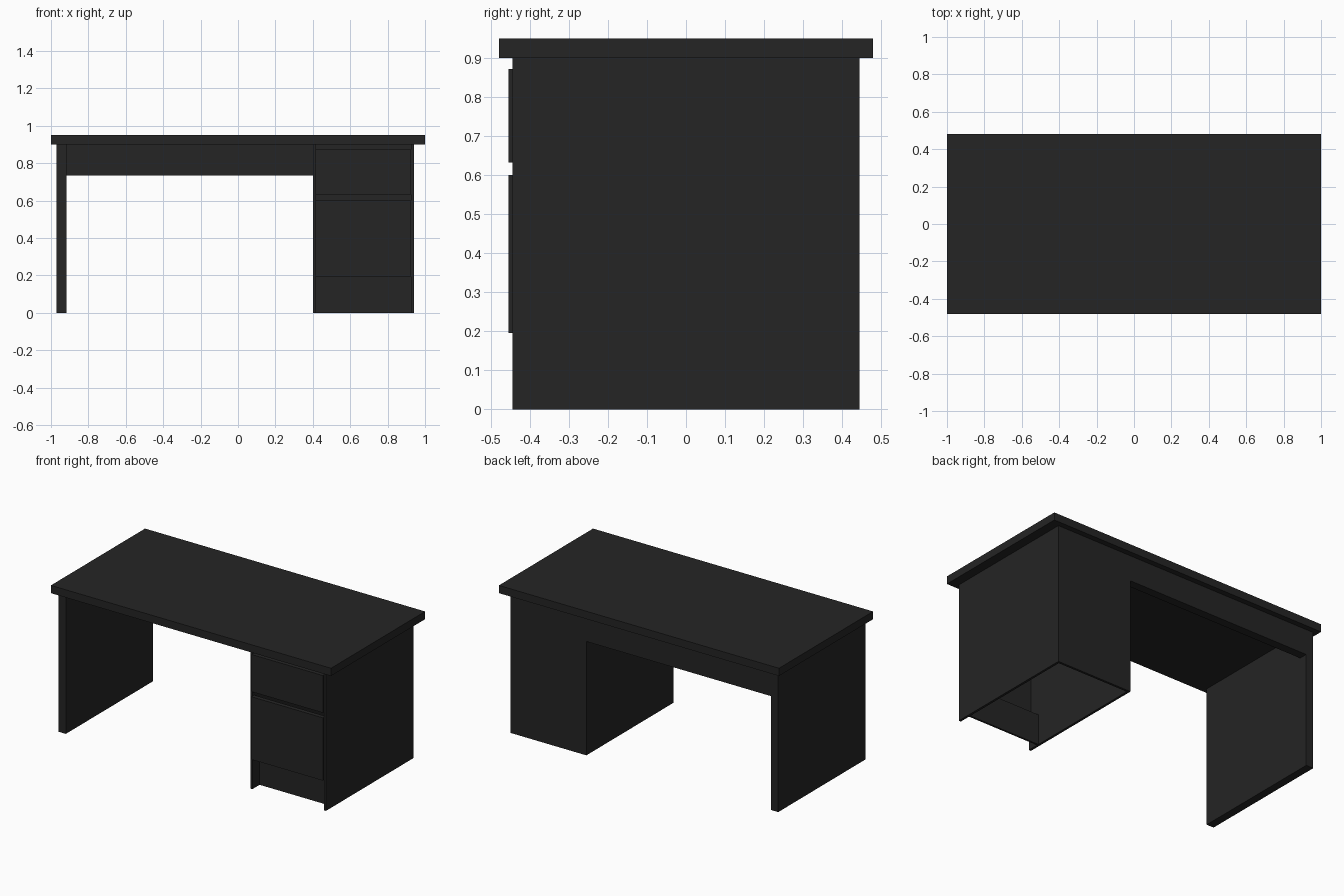
import bpy

if "Cube" in bpy.data.objects:
    bpy.data.objects.remove(bpy.data.objects["Cube"])

mat = bpy.data.materials.new("dark_wood")
mat.diffuse_color = (0.018, 0.018, 0.018, 1)
mat.use_nodes = True
mat.node_tree.nodes["Principled BSDF"].inputs["Base Color"].default_value = mat.diffuse_color


def box(name, x, y, z):
    """Axis-aligned board given by its (min, max) range on each axis."""
    bpy.ops.mesh.primitive_cube_add(size=1)
    ob = bpy.context.object
    ob.name = name
    ob.location = [(a + b) / 2 for a, b in (x, y, z)]
    ob.scale = [b - a for a, b in (x, y, z)]
    bpy.ops.object.transform_apply(location=False, rotation=False, scale=True)
    ob.data.materials.append(mat)
    return ob


DEPTH = (-0.445, 0.445)
UNDER = 0.90      # underside of the table top
L, R = 0.40, 0.94  # pedestal sides
T = 0.015         # pedestal board thickness

# Table top and left leg panel
box("table_top", (-1, 1), (-0.48, 0.48), (UNDER, 0.95))
box("left_leg_panel", (-0.97, -0.918), DEPTH, (0, UNDER))

# Apron along the back
box("back_apron", (-0.918, L), (0.39, 0.445), (0.735, UNDER))

# Hollow drawer pedestal, open underneath
box("pedestal_left_side", (L, L + T), DEPTH, (0, UNDER))
box("pedestal_right_side", (R - T, R), DEPTH, (0, UNDER))
box("pedestal_back", (L + T, R - T), (0.445 - T, 0.445), (0, UNDER))

# Drawer fronts, standing slightly proud
for name, z in (("upper_drawer_front", (0.633, 0.873)),
                ("lower_drawer_front", (0.195, 0.60))):
    box(name, (L + T, R - T), (-0.455, -0.427), z)

# Recessed kick board
box("kick_board", (L + T, R - T), (-0.372, -0.36), (0, 0.197))
